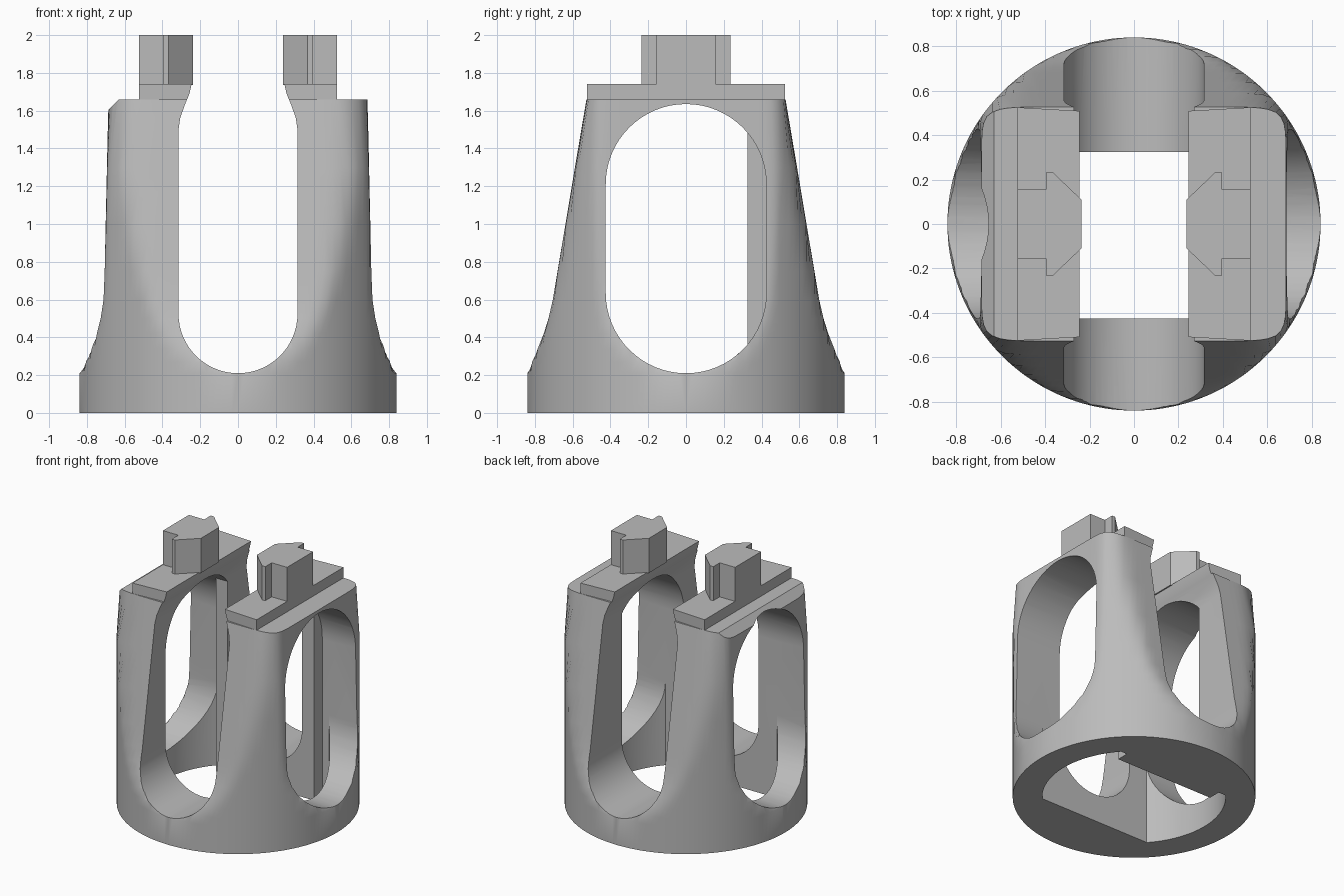
import bpy, bmesh, math

if "Cube" in bpy.data.objects:
    bpy.data.objects.remove(bpy.data.objects["Cube"])

grey = bpy.data.materials.new("plain_grey")
grey.use_nodes = True
grey.diffuse_color = (0.5, 0.5, 0.5, 1)
grey.node_tree.nodes["Principled BSDF"].inputs["Base Color"].default_value = (0.5, 0.5, 0.5, 1)


def finish(name, bm):
    bmesh.ops.recalc_face_normals(bm, faces=bm.faces)
    mesh = bpy.data.meshes.new(name)
    bm.to_mesh(mesh)
    bm.free()
    mesh.materials.append(grey)
    obj = bpy.data.objects.new(name, mesh)
    bpy.context.collection.objects.link(obj)
    return obj


def loft(name, rings):
    bm = bmesh.new()
    loops = [[bm.verts.new(p) for p in ring] for ring in rings]
    n = len(loops[0])
    for low, high in zip(loops, loops[1:]):
        for i in range(n):
            j = (i + 1) % n
            bm.faces.new((low[i], low[j], high[j], high[i]))
    bm.faces.new(loops[0])
    bm.faces.new(loops[-1])
    return finish(name, bm)


def prism(name, outline, axis, start, end):
    """Extrude a 2D outline along one axis."""
    place = {"x": lambda a, b, d: (d, a, b),
             "y": lambda a, b, d: (a, d, b),
             "z": lambda a, b, d: (a, b, d)}[axis]
    return loft(name, [[place(a, b, d) for a, b in outline] for d in (start, end)])


def rect(x0, x1, y0, y1):
    return [(x0, y0), (x1, y0), (x1, y1), (x0, y1)]


def arc(cx, cy, r, a0, a1, n=32):
    angles = [math.radians(a0 + (a1 - a0) * i / n) for i in range(n + 1)]
    return [(cx + r * math.cos(a), cy + r * math.sin(a)) for a in angles]


def cut(obj, cutter):
    mod = obj.modifiers.new("cut", "BOOLEAN")
    mod.operation = "DIFFERENCE"
    mod.solver = "EXACT"
    mod.object = cutter
    bpy.context.view_layer.objects.active = obj
    bpy.ops.object.modifier_apply(modifier=mod.name)


# Body: round foot flowing into a tapered block, corners held on the cylinder
R = 0.84
sections = [(0, R, R), (0.21, R, R), (0.27, 0.805, 0.815), (0.34, 0.775, 0.785),
            (0.42, 0.747, 0.753), (0.5, 0.727, 0.728), (0.6, 0.712, 0.705),
            (0.75, 0.706, 0.68), (1.0, 0.701, 0.638), (1.3, 0.695, 0.588), (1.66, 0.685, 0.527)]


def section(z, a, b, n=160, p=12):
    ring = []
    for i in range(n):
        t = 2 * math.pi * i / n
        c, s = math.cos(t), math.sin(t)
        r = min(R, (abs(c / a) ** p + abs(s / b) ** p) ** (-1 / p))
        if z < 0.22:
            r = R
        ring.append((r * c, r * s, z))
    return ring


body = loft("body", [section(*s) for s in sections])

# Cutters: front-to-back slot open at the top, side-to-side slot, inner bore, top chamfer
neck = [(0.315, 1.5), (0.306, 1.56), (0.282, 1.63), (0.257, 1.69), (0.246, 1.74), (0.24, 1.8), (0.24, 2.2)]
front_slot = prism("front_slot_cutter", arc(0, 0.525, 0.315, 180, 360) + neck
                   + [(-x, z) for x, z in reversed(neck)], "y", -1.2, 1.2)
side_slot = prism("side_slot_cutter", arc(0, 0.635, 0.425, 180, 360)
                  + arc(0, 1.21, 0.425, 0, 180), "x", -1.2, 1.2)
bore_angle = math.degrees(math.asin(0.425 / 0.635))
bore = prism("bore_cutter", arc(0, 0, 0.635, -bore_angle, bore_angle)
             + arc(0, 0, 0.635, 180 - bore_angle, 180 + bore_angle), "z", -0.2, 1.2)
chamfer = prism("chamfer_cutter", [(-0.8, 1.49), (-0.55, 1.74), (-0.8, 1.74)], "y", -1, 1)
for cutter in (bore, side_slot, front_slot, chamfer):
    cut(body, cutter)

# Raised shoulder strips on top of both arms
shoulder = prism("shoulder_strips", [(-0.525, -0.525), (0, -0.495), (0.525, -0.525),
                                     (0.525, 0.525), (0, 0.495), (-0.525, 0.525)], "z", 1.65, 1.74)
cut(shoulder, front_slot)

# Flat guide rails inside the back wall
rail = prism("guide_rails", rect(-0.415, 0.415, 0.325, 0.45), "z", 0.005, 1.5)
cut(rail, front_slot)

# Arrow-shaped locking tabs
half = [(0.525, 0.157), (0.395, 0.157), (0.395, 0.235), (0.368, 0.235), (0.237, 0.11)]
outline = half + [(x, -y) for x, y in reversed(half)]
for side, name in ((1, "left_tab"), (-1, "right_tab")):
    prism(name, [(side * x, y) for x, y in outline], "z", 1.735, 2.0)

for cutter in (front_slot, side_slot, bore, chamfer):
    bpy.data.objects.remove(cutter)

# Smooth shading on the curved parts, sharp at cut edges
for obj in (body, shoulder, rail):
    bpy.ops.object.select_all(action="DESELECT")
    obj.select_set(True)
    bpy.context.view_layer.objects.active = obj
    bpy.ops.object.shade_smooth_by_angle(angle=math.radians(32))
